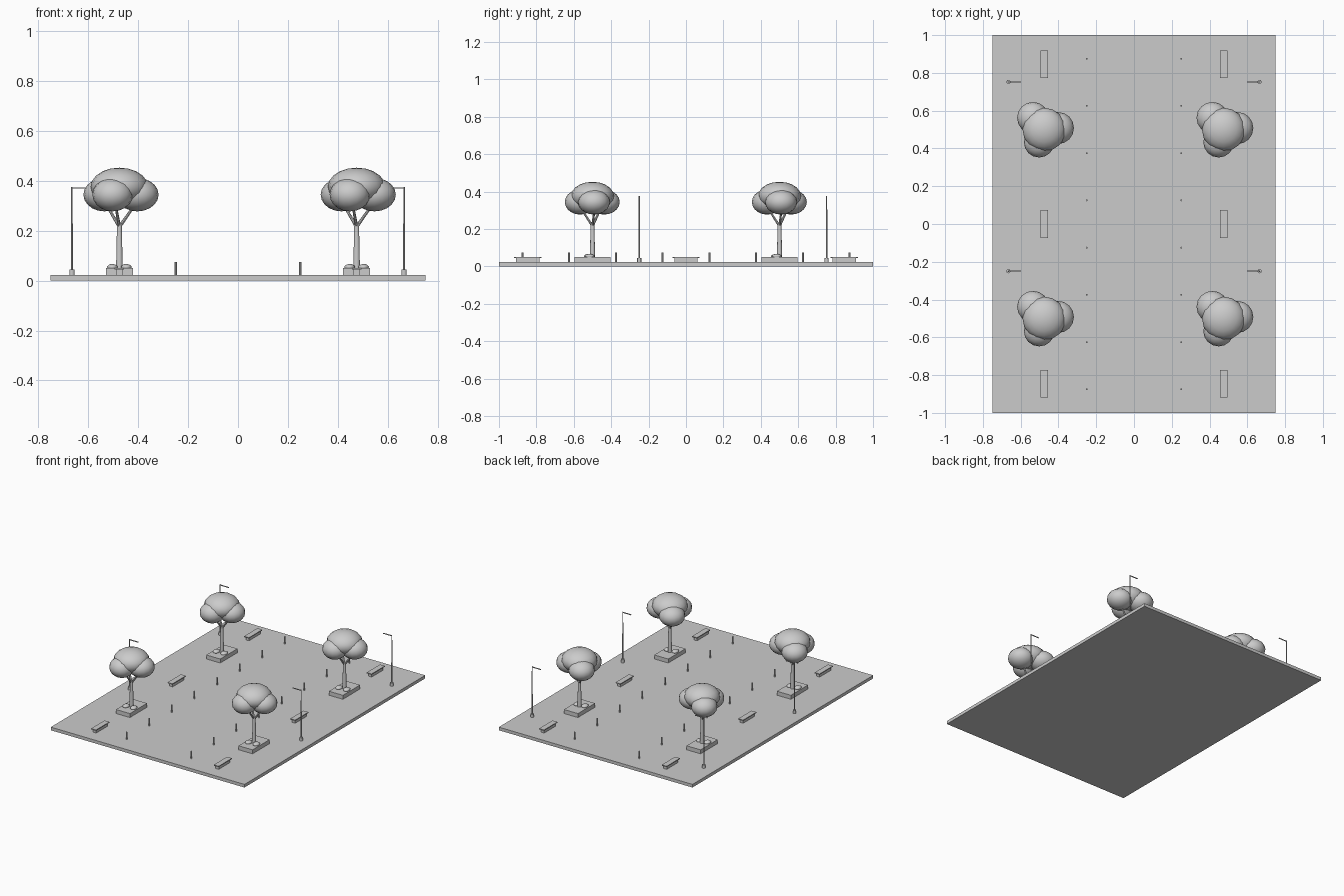
import bpy, math
from mathutils import Vector

cube = bpy.data.objects.get("Cube")
if cube:
    bpy.data.objects.remove(cube, do_unlink=True)

grey = bpy.data.materials.new("plain_grey")
grey.use_nodes = True
grey.diffuse_color = (0.6, 0.6, 0.6, 1)
grey.node_tree.nodes["Principled BSDF"].inputs["Base Color"].default_value = (0.6, 0.6, 0.6, 1)

GROUND = 0.022


def finish(name, smooth=False):
    ob = bpy.context.object
    ob.name = name
    ob.data.materials.append(grey)
    if smooth:
        bpy.ops.object.shade_smooth_by_angle(angle=math.radians(40))
    return ob


def box(name, center, size):
    bpy.ops.mesh.primitive_cube_add(size=1, location=center)
    bpy.context.object.scale = size
    bpy.ops.object.transform_apply(location=False, rotation=False)
    return finish(name)


def rod(name, start, end, r1, r2, sides=10):
    a, b = Vector(start), Vector(end)
    bpy.ops.mesh.primitive_cone_add(vertices=sides, radius1=r1, radius2=r2,
                                    depth=(b - a).length, location=(a + b) / 2)
    bpy.context.object.rotation_euler = (b - a).to_track_quat('Z', 'Y').to_euler()
    return finish(name, True)


def blob(name, center, size):
    bpy.ops.mesh.primitive_uv_sphere_add(segments=16, ring_count=10, radius=1, location=center)
    bpy.context.object.scale = size
    bpy.ops.object.transform_apply(location=False, rotation=False)
    return finish(name, True)


def bench(x, y):
    box("bench_base", (x, y, 0.033), (0.024, 0.125, 0.023))
    box("bench_seat", (x, y, 0.047), (0.038, 0.147, 0.006))


def lamp(x, y):
    inward = -math.copysign(1, x)
    rod("lamp_base", (x, y, GROUND), (x, y, 0.044), 0.011, 0.011)
    rod("lamp_pole", (x, y, GROUND), (x, y, 0.375), 0.004, 0.003)
    box("lamp_arm", (x + inward * 0.033, y, 0.371), (0.066, 0.005, 0.005))


def tree(x, y):
    box("planter", (x, y, 0.036), (0.108, 0.19, 0.028))
    for dx, dy in ((-0.028, -0.02), (0.028, -0.015)):
        blob("planter_stone", (x + dx, y + dy, 0.054), (0.021, 0.026, 0.012))
    # Trunk and forked branches
    fork = (x, y, 0.215)
    rod("trunk", (x, y, 0.045), (x, y, 0.23), 0.014, 0.010)
    for dx, dy in ((-0.05, 0.04), (0.06, 0.01), (-0.015, -0.055)):
        rod("branch", fork, (x + dx, y + dy, 0.30), 0.007, 0.005, 8)
    # Crown with three lower lobes
    blob("crown", (x, y, 0.376), (0.115, 0.115, 0.076))
    for dx, dy, r in ((0.072, 0.008, 0.085), (-0.06, 0.062, 0.084), (-0.027, -0.067, 0.081)):
        blob("crown_lobe", (x + dx, y + dy, 0.344), (r, r, 0.067))


# Paved ground: road between two walkways
for name, x in (("right_walkway", -0.5), ("road", 0), ("left_walkway", 0.5)):
    box(name, (x, 0, GROUND / 2), (0.5, 2, GROUND))

# Street furniture on both sides
for side in (-1, 1):
    for i in range(8):
        y = -0.875 + 0.25 * i
        rod("bollard", (side * 0.25, y, GROUND), (side * 0.25, y, 0.074), 0.005, 0.005, 8)
    for y in (-0.846, 0, 0.846):
        bench(side * 0.475, y)
    for y in (-0.25, 0.752):
        lamp(side * 0.665, y)
    for y in (-0.5, 0.5):
        tree(side * 0.475, y)
